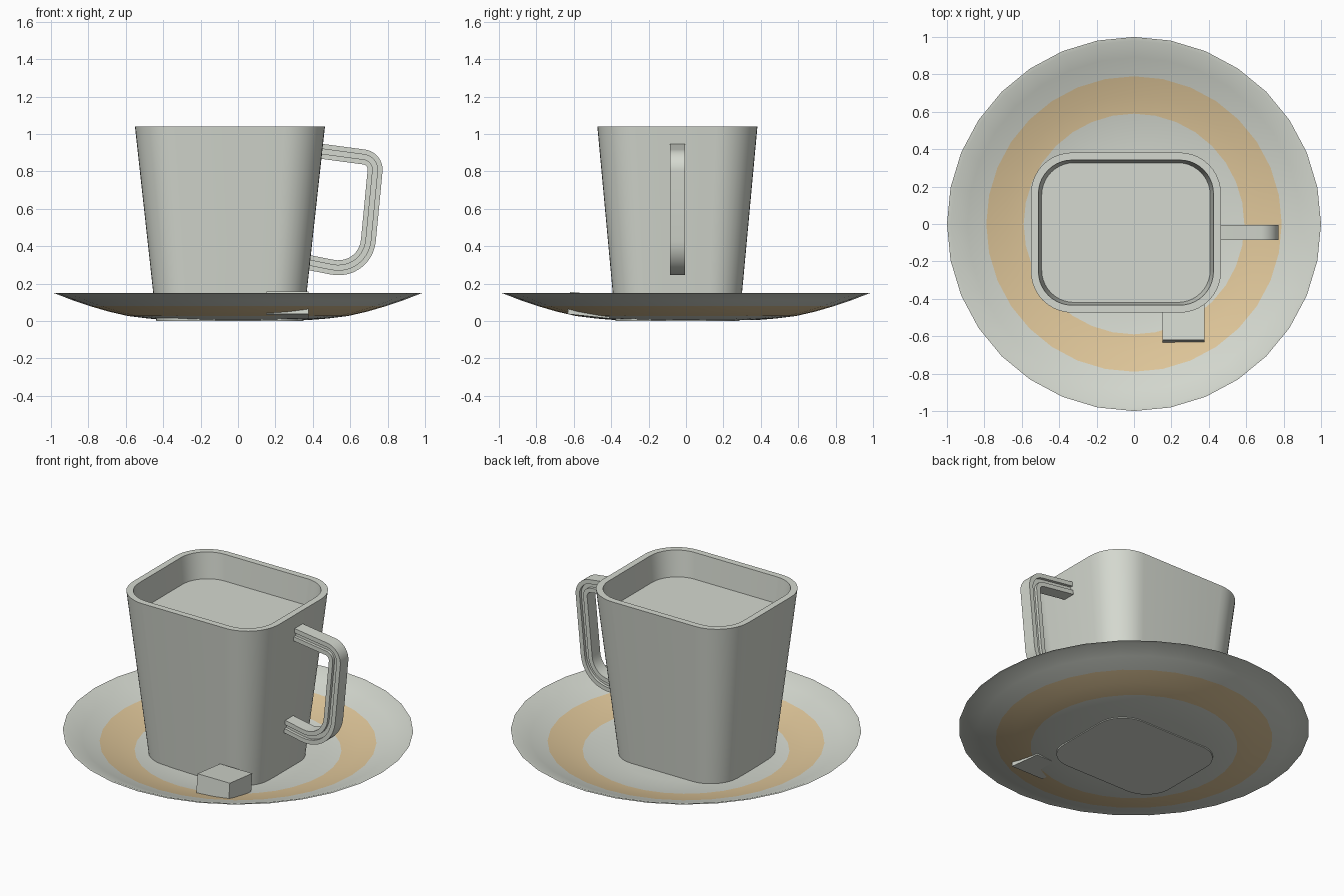
import bpy, bmesh, math
from mathutils import Vector, Matrix
from mathutils.geometry import interpolate_bezier

cube = bpy.data.objects.get("Cube")
if cube:
    bpy.data.objects.remove(cube, do_unlink=True)


def material(name, rgb):
    mat = bpy.data.materials.new(name)
    mat.use_nodes = True
    mat.diffuse_color = (*rgb, 1)
    bsdf = next(n for n in mat.node_tree.nodes if n.type == 'BSDF_PRINCIPLED')
    bsdf.inputs["Base Color"].default_value = (*rgb, 1)
    return mat


porcelain = material("pale_porcelain", (0.665, 0.694, 0.63))
gold = material("soft_gold", (0.745, 0.571, 0.323))


def finish(name, bm, mats, smooth=True):
    mesh = bpy.data.meshes.new(name)
    bm.to_mesh(mesh)
    bm.free()
    obj = bpy.data.objects.new(name, mesh)
    bpy.context.collection.objects.link(obj)
    for m in mats:
        mesh.materials.append(m)
    if smooth:
        bpy.ops.object.select_all(action='DESELECT')
        obj.select_set(True)
        bpy.context.view_layer.objects.active = obj
        bpy.ops.object.shade_smooth_by_angle(angle=math.radians(35))
    return obj


def loft(loops):
    """Skin a list of equal point loops and cap both ends."""
    bm = bmesh.new()
    rings = [[bm.verts.new(p) for p in loop] for loop in loops]
    n = len(rings[0])
    for a, b in zip(rings, rings[1:]):
        for i in range(n):
            j = (i + 1) % n
            bm.faces.new((a[i], a[j], b[j], b[i]))
    bm.faces.new(rings[0][::-1])
    bm.faces.new(rings[-1])
    return bm


# Saucer: a thin turned bowl with a painted gold band
def saucer():
    profile = [(1.0, 0.15), (0.98, 0.148), (0.89, 0.113), (0.79, 0.079),
               (0.69, 0.05), (0.59, 0.027), (0.48, 0.013), (0.38, 0.005)]
    sides = 32
    loops = []
    for r, z in profile:
        loops.append([(r * math.cos(math.tau * i / sides),
                       r * math.sin(math.tau * i / sides), z) for i in range(sides)])
    bm = loft(loops)
    bm.faces.ensure_lookup_table()
    rim_cap = [f for f in bm.faces if len(f.verts) == sides
               and f.calc_center_median().z > 0.1]
    bmesh.ops.delete(bm, geom=rim_cap, context='FACES_ONLY')
    for f in bm.faces:
        f.normal_update()
        if f.normal.z < 0:
            f.normal_flip()
        if len(f.verts) == 4:
            radius = f.calc_center_median().xy.length
            f.material_index = int(0.59 < radius < 0.79)
    finish("saucer", bm, [porcelain, gold])


# Cup: tapered rounded rectangle, hollow down to the fill level
CENTRE = Vector((-0.043, -0.046))
HEIGHT, FILL, WALL = 1.04, 0.88, 0.04


def rounded_rect(z, inset=0.0, steps=10):
    k = 0.775 + 0.225 * z / HEIGHT
    hx, hy, r = 0.508 * k - inset, 0.428 * k - inset, 0.22 * k - inset
    pts = []
    for corner, (sx, sy) in enumerate([(1, 1), (-1, 1), (-1, -1), (1, -1)]):
        for i in range(steps + 1):
            a = (corner + i / steps) * math.pi / 2
            pts.append((CENTRE.x + sx * (hx - r) + r * math.cos(a),
                        CENTRE.y + sy * (hy - r) + r * math.sin(a), z))
    return pts


def cup():
    bm = loft([rounded_rect(0), rounded_rect(HEIGHT),
               rounded_rect(HEIGHT, WALL), rounded_rect(FILL, WALL)])
    bmesh.ops.recalc_face_normals(bm, faces=bm.faces)
    finish("cup", bm, [porcelain])


# Handle: grooved bar swept along a filleted path
def fillet(before, corner, after, size, count=12):
    a = corner + (before - corner).normalized() * size
    b = corner + (after - corner).normalized() * size
    return interpolate_bezier(a, a.lerp(corner, 0.55), b.lerp(corner, 0.55), b, count)


def handle():
    start, top, low, end = [Vector((x, 0, z)) for x, z in
                            [(0.425, 0.91), (0.739, 0.868), (0.68, 0.253), (0.355, 0.317)]]
    path = [start, *fillet(start, top, low, 0.065), *fillet(top, low, end, 0.18), end]
    w, g, d = 0.04, 0.013, 0.022
    half = [(w, w), (g, w), (g, d), (-g, d), (-g, w), (-w, w)]
    section = half + [(-u, -v) for u, v in half]
    loops = []
    for i, p in enumerate(path):
        t = (path[min(i + 1, len(path) - 1)] - path[max(i - 1, 0)]).normalized()
        normal = Vector((-t.z, 0, t.x))
        loops.append([p + normal * u + Vector((0, CENTRE.y + v, 0)) for u, v in section])
    bm = loft(loops)
    bmesh.ops.recalc_face_normals(bm, faces=bm.faces)
    finish("handle", bm, [porcelain])


# Sugar lump: small block leaning on the slope of the saucer
def sugar_lump():
    bm = bmesh.new()
    place = (Matrix.Translation((0.265, -0.515, 0.085))
             @ Matrix.Rotation(math.radians(-6), 4, 'X')
             @ Matrix.Diagonal((0.225, 0.225, 0.12, 1)))
    bmesh.ops.create_cube(bm, size=1, matrix=place)
    finish("sugar_lump", bm, [porcelain], smooth=False)


saucer()
cup()
handle()
sugar_lump()
